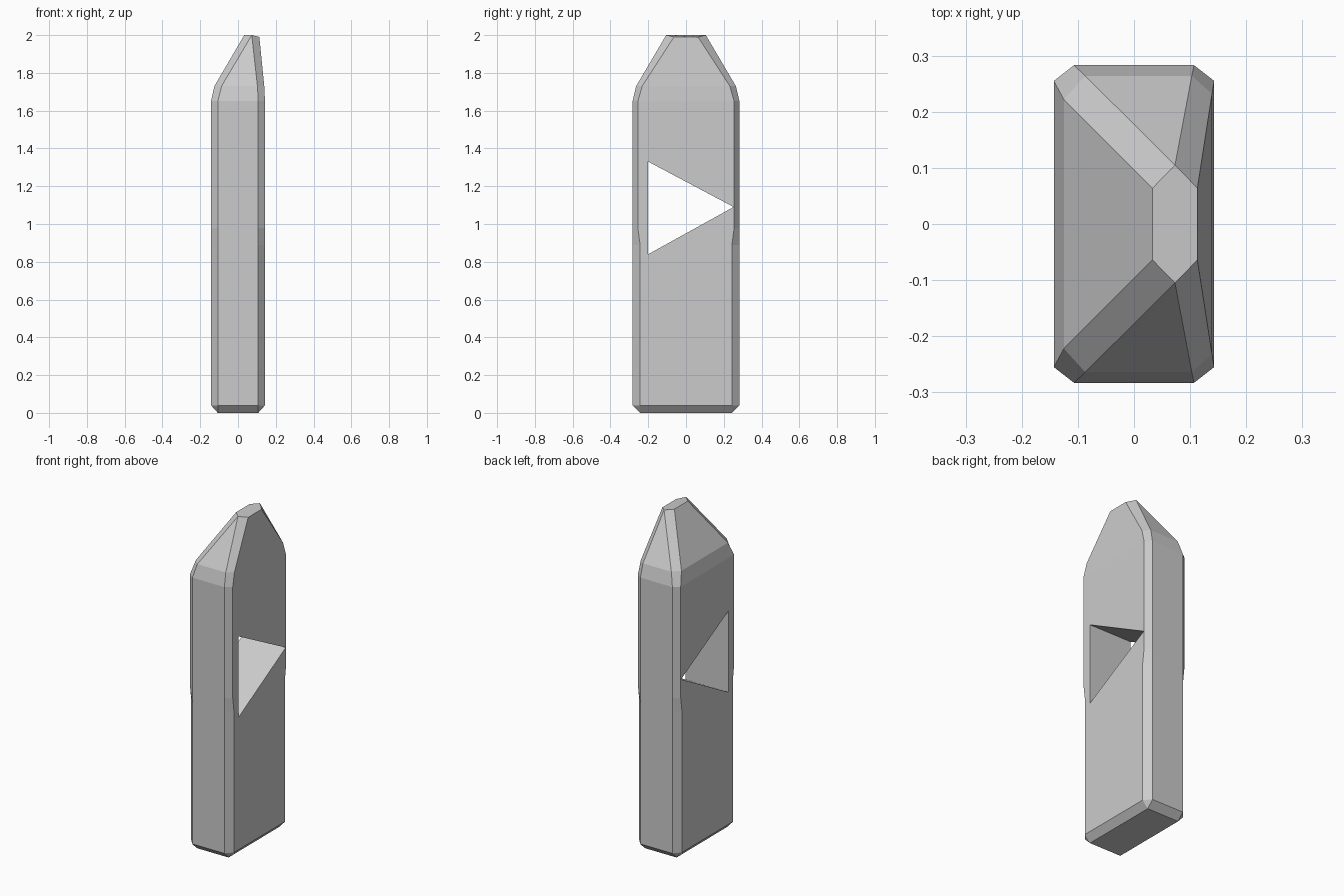
import bpy, bmesh

if "Cube" in bpy.data.objects:
    bpy.data.objects.remove(bpy.data.objects["Cube"])


def ring(bm, pts):
    """Mirror four +y points (left to right) into an eight-sided ring."""
    full = pts + [(x, -y, z) for x, y, z in reversed(pts)]
    return [bm.verts.new(p) for p in full]


def finish(bm, name):
    bmesh.ops.remove_doubles(bm, verts=bm.verts, dist=0.0005)
    bmesh.ops.recalc_face_normals(bm, faces=bm.faces)
    mesh = bpy.data.meshes.new(name)
    bm.to_mesh(mesh)
    bm.free()
    ob = bpy.data.objects.new(name, mesh)
    bpy.context.collection.objects.link(ob)
    return ob


def loft(name, sections):
    bm = bmesh.new()
    rings = [ring(bm, s) for s in sections]
    for a, b in zip(rings, rings[1:]):
        n = len(a)
        for i in range(n):
            j = (i + 1) % n
            bm.faces.new((a[i], a[j], b[j], b[i]))
    bm.faces.new(rings[0])
    bm.faces.new(rings[-1])
    return finish(bm, name)


def octagon(z, cy):
    """Full-width section; cy is where the broad side faces end."""
    return [(-0.143, cy, z), (-0.107, 0.283, z), (0.107, 0.283, z), (0.143, cy, z)]


# Chamfered slab with a lopsided chisel tip
body = loft("pillar_body", [
    [(-0.107, 0.243, 0), (-0.107, 0.243, 0), (0.107, 0.243, 0), (0.107, 0.243, 0)],
    octagon(0.04, 0.243),
    octagon(0.89, 0.243),
    octagon(0.98, 0.255),
    octagon(1.65, 0.255),
    [(-0.125, 0.222, 1.73), (-0.087, 0.264, 1.73), (0.103, 0.264, 1.73), (0.139, 0.232, 1.73)],
    [(0.033, 0.064, 2.0), (0.073, 0.105, 2.0), (0.073, 0.105, 2.0), (0.113, 0.064, 1.99)],
])

# Triangular window through the broad sides
bm = bmesh.new()
tri = [(-0.2, 0.84), (0.252, 1.09), (-0.2, 1.33)]
face = bm.faces.new([bm.verts.new((-0.4, y, z)) for y, z in tri])
ext = bmesh.ops.extrude_face_region(bm, geom=[face])
bmesh.ops.translate(bm, vec=(0.8, 0, 0),
                    verts=[v for v in ext["geom"] if isinstance(v, bmesh.types.BMVert)])
cutter = finish(bm, "window_cutter")
cutter.hide_render = True

mod = body.modifiers.new("window", 'BOOLEAN')
mod.operation = 'DIFFERENCE'
mod.solver = 'EXACT'
mod.object = cutter
bpy.context.view_layer.objects.active = body
bpy.ops.object.modifier_apply(modifier=mod.name)
bpy.data.objects.remove(cutter)
